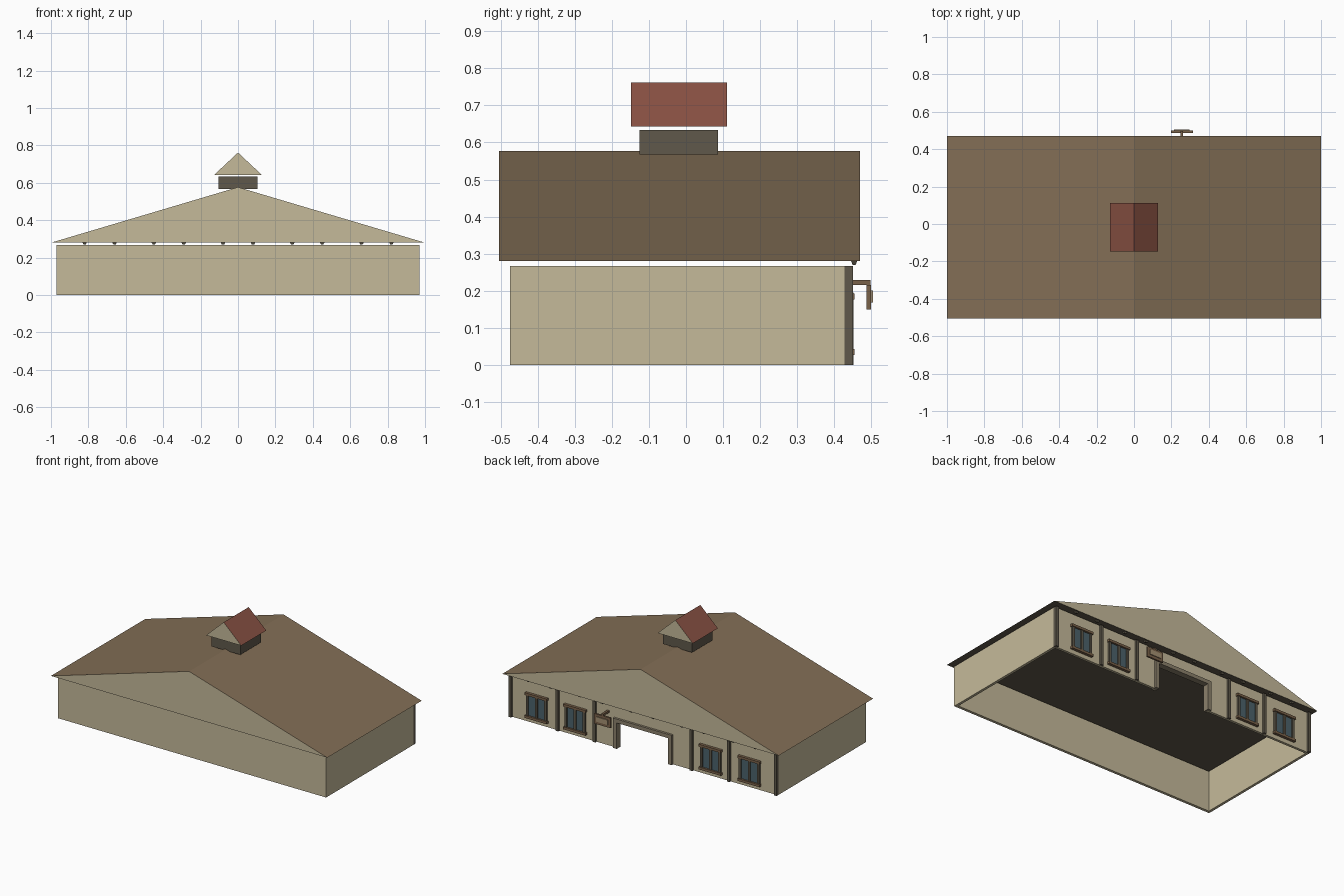
import bpy
import bmesh

cube = bpy.data.objects.get("Cube")
if cube:
    bpy.data.objects.remove(cube, do_unlink=True)


def material(name, *rgb):
    lin = [(c / 255 / 12.92) if c < 11 else ((c / 255 + 0.055) / 1.055) ** 2.4 for c in rgb]
    m = bpy.data.materials.new(name)
    m.use_nodes = True
    m.diffuse_color = (*lin, 1)
    m.node_tree.nodes["Principled BSDF"].inputs["Base Color"].default_value = (*lin, 1)
    return m


plaster = material("tan plaster", 197, 186, 154)
trim = material("dark trim", 96, 89, 75)
shingle = material("brown shingle", 130, 110, 85)
red = material("red shingle", 138, 82, 68)
stone = material("grey stone", 140, 129, 108)
timber = material("brown timber", 122, 98, 74)
glass = material("blue glass", 76, 99, 108)
panel = material("sign panel", 165, 145, 115)


def finish(name, bm, mats):
    bmesh.ops.recalc_face_normals(bm, faces=bm.faces[:])
    me = bpy.data.meshes.new(name)
    bm.to_mesh(me)
    bm.free()
    for m in mats:
        me.materials.append(m)
    ob = bpy.data.objects.new(name, me)
    bpy.context.collection.objects.link(ob)
    return ob


def box(name, x, y, z, mat, taper=1.0):
    """Box from (min, max) ranges; taper shrinks the bottom."""
    bm = bmesh.new()
    bmesh.ops.create_cube(bm, size=1)
    for v in bm.verts:
        k = taper if v.co.z < 0 else 1
        v.co = [(a + b) / 2 + c * f * (b - a)
                for (a, b), c, f in zip((x, y, z), v.co, (k, k, 1))]
    return finish(name, bm, [mat])


def gable_roof(name, half, y, z, cover):
    """Closed prism: plaster gables, dark underside, covered slopes."""
    bm = bmesh.new()
    tri = [bm.verts.new(p) for p in ((-half, y[0], z[0]), (half, y[0], z[0]), (0, y[0], z[1]))]
    face = bm.faces.new(tri)
    ext = bmesh.ops.extrude_face_region(bm, geom=[face], use_keep_orig=True)
    for v in ext["geom"]:
        if isinstance(v, bmesh.types.BMVert):
            v.co.y = y[1]
    bmesh.ops.recalc_face_normals(bm, faces=bm.faces[:])
    for f in bm.faces:
        f.normal_update()
        f.material_index = 1 if abs(f.normal.y) > 0.5 else 2 if f.normal.z < 0 else 0
    return finish(name, bm, [cover, plaster, trim])


def side(s, a, b):
    return tuple(sorted((s * a, s * b)))


H = (0, 0.267)

# Roofs and cupola
gable_roof("main_roof", 1.0, (-0.505, 0.47), (0.28, 0.577), shingle)
box("cupola_base", (-0.105, 0.105), (-0.125, 0.086), (0.568, 0.634), trim)
gable_roof("cupola_roof", 0.127, (-0.148, 0.111), (0.643, 0.762), red)

# Walls and corners
box("front_wall", (-0.955, 0.955), (-0.475, -0.457), H, plaster)
box("door_lintel_wall", (-0.2, 0.2), (0.42, 0.437), (0.185, 0.267), plaster)
for s, label in ((1, "left"), (-1, "right")):
    box(label + "_wall", side(s, 0.953, 0.97), (-0.457, 0.428), H, plaster)
    box(label + "_front_corner", side(s, 0.955, 0.97), (-0.475, -0.457), H, plaster)
    box(label + "_back_wall", side(s, 0.2, 0.953), (0.42, 0.437), H, plaster)

    # Posts along the entrance wall
    for i, x in enumerate((0.96, 0.62, 0.35)):
        box(f"{label}_post_{i}", side(s, x - 0.01, x + 0.01), (0.428, 0.45), H, trim)

    # Rafter ends under the eave
    for i, x in enumerate((0.08, 0.29, 0.45, 0.66, 0.82)):
        box(f"{label}_rafter_end_{i}", side(s, x - 0.012, x + 0.012),
            (0.445, 0.462), (0.27, 0.281), trim, taper=0.5)

    # Door jambs
    box(label + "_door_jamb", side(s, 0.185, 0.212), (0.412, 0.452), (0, 0.195), stone)

    # Windows
    for i, x in enumerate((0.77, 0.49)):
        n = f"{label}_window_{i}"
        c = s * x
        box(n + "_glass", (c - 0.066, c + 0.066), (0.436, 0.443), (0.035, 0.18), glass)
        for j, dx in enumerate((-0.066, 0, 0.066)):
            box(f"{n}_upright_{j}", (c + dx - 0.008, c + dx + 0.008),
                (0.437, 0.45), (0.03, 0.185), trim)
        for part, z in (("sill", 0.027), ("head", 0.176)):
            box(f"{n}_{part}", (c - 0.08, c + 0.08), (0.437, 0.455), (z, z + 0.016), timber)

# Door head
box("door_head", (-0.185, 0.185), (0.412, 0.452), (0.17, 0.195), stone)

# Hanging sign
box("sign_arm", (0.249, 0.263), (0.437, 0.498), (0.215, 0.229), timber)
box("sign_board", (0.197, 0.315), (0.487, 0.499), (0.15, 0.216), timber)
box("sign_panel", (0.215, 0.297), (0.498, 0.504), (0.168, 0.2), panel)
